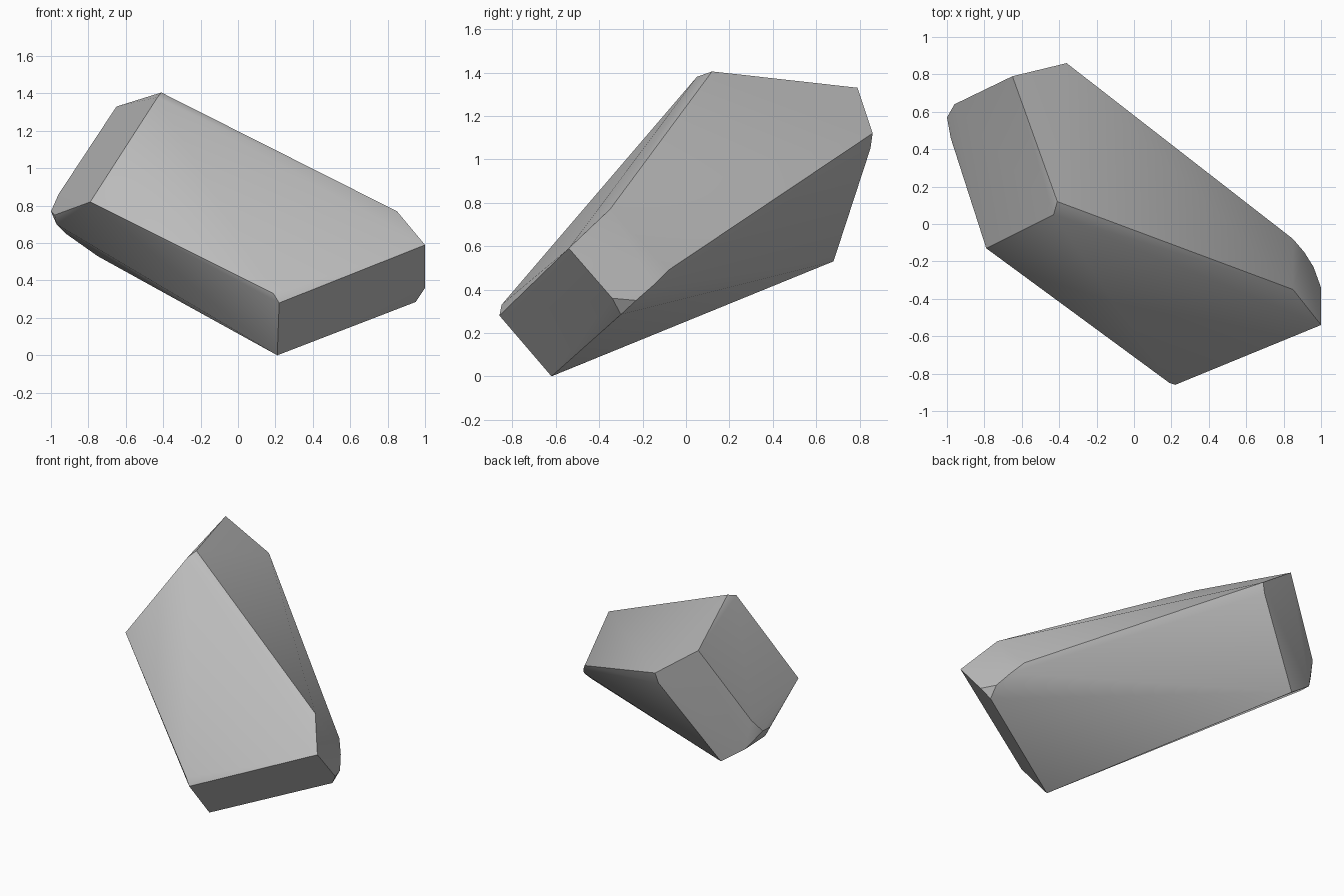
import bpy
import bmesh
import math

# Remove the default cube
default_cube = bpy.data.objects.get("Cube")
if default_cube:
    bpy.data.objects.remove(default_cube, do_unlink=True)


def make_material(name, colour):
    material = bpy.data.materials.new(name)
    material.use_nodes = True
    material.diffuse_color = colour
    material.node_tree.nodes["Principled BSDF"].inputs["Base Color"].default_value = colour
    return material


def make_hull(name, corner_groups, material):
    """Wrap a convex boulder around groups of chipped corners."""
    bm = bmesh.new()
    for corners in corner_groups.values():
        for corner in corners:
            bm.verts.new(corner)
    result = bmesh.ops.convex_hull(bm, input=bm.verts)
    loose = {v for v in result["geom_interior"] + result["geom_unused"]
             if isinstance(v, bmesh.types.BMVert) and v.is_valid}
    bmesh.ops.delete(bm, geom=list(loose), context="VERTS")
    # Merge nearly coplanar triangles into broad facets
    bmesh.ops.dissolve_limit(bm, angle_limit=math.radians(2),
                             verts=bm.verts, edges=bm.edges)
    bmesh.ops.recalc_face_normals(bm, faces=bm.faces)
    mesh = bpy.data.meshes.new(name)
    bm.to_mesh(mesh)
    bm.free()
    mesh.materials.append(material)
    rock = bpy.data.objects.new(name, mesh)
    bpy.context.collection.objects.link(rock)
    return rock


# Corners of the leaning rock, each chipped into one or more points
rock_corners = {
    "foot": [(.21, -.62, 0), (.22, -.61, .005)],
    "front_nose": [(.22, -.86, .28), (.19, -.85, .33)],
    "left_end": [(1, -.54, .59), (.85, -.35, .77), (.85, -.08, .49)],
    "left_rounded_edge": [(.91, -.15, .42), (.96, -.23, .35),
                          (1, -.34, .36), (.95, -.3, .285)],
    "peak": [(-.43, .05, 1.38), (-.41, .12, 1.405)],
    "back_top": [(-.65, .79, 1.33), (-.36, .86, 1.12), (-.38, .85, 1.05)],
    "right_shoulder": [(-.79, -.13, .82)],
    "right_end": [(-1, .57, .77), (-.96, .64, .86), (-.98, .46, .75)],
    "back_bottom": [(-.92, .65, .65), (-.97, .5, .7), (-.75, .68, .53)],
}

stone_grey = make_material("stone_grey", (.5, .5, .5, 1))
rock = make_hull("rock", rock_corners, stone_grey)

# Soft shading across shallow facets, sharp along the main ridges
bpy.ops.object.select_all(action="DESELECT")
rock.select_set(True)
bpy.context.view_layer.objects.active = rock
bpy.ops.object.shade_smooth_by_angle(angle=math.radians(30))
